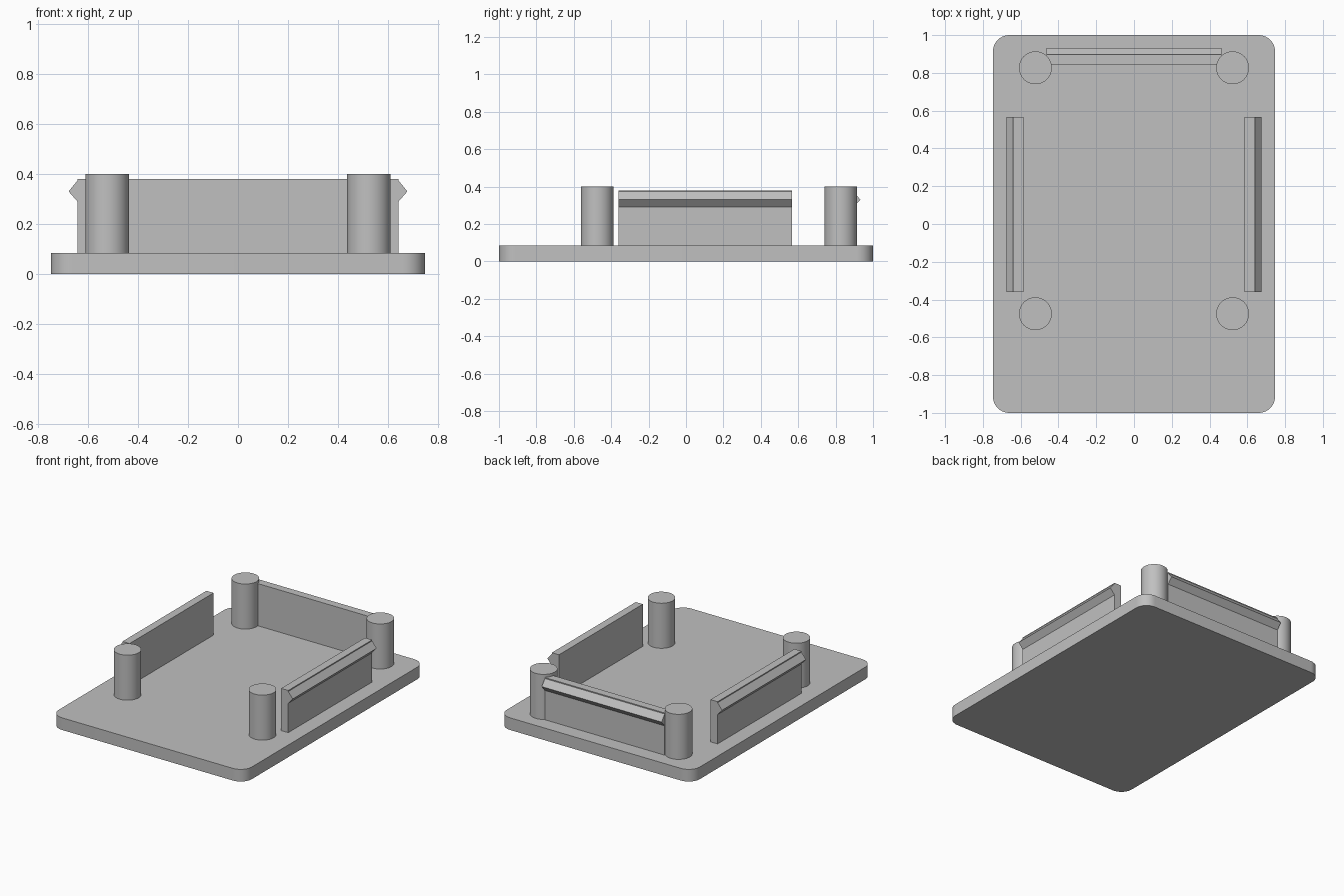
import bpy, bmesh, math
from mathutils import Matrix, Vector

cube = bpy.data.objects.get("Cube")
if cube:
    bpy.data.objects.remove(cube, do_unlink=True)

# Single grey plastic
GREY = (0.53, 0.53, 0.53, 1)
plastic = bpy.data.materials.new("grey plastic")
plastic.use_nodes = True
plastic.diffuse_color = GREY
plastic.node_tree.nodes["Principled BSDF"].inputs["Base Color"].default_value = GREY

PLATE_TOP = 0.085


def extrude_profile(name, points, offset, smooth=False):
    """Solid made by sweeping a closed outline along an offset vector."""
    bm = bmesh.new()
    face = bm.faces.new([bm.verts.new(p) for p in points])
    swept = bmesh.ops.extrude_face_region(bm, geom=[face], use_keep_orig=True)
    verts = [g for g in swept["geom"] if isinstance(g, bmesh.types.BMVert)]
    bmesh.ops.translate(bm, verts=verts, vec=offset)
    bmesh.ops.recalc_face_normals(bm, faces=bm.faces)
    mesh = bpy.data.meshes.new(name)
    bm.to_mesh(mesh)
    bm.free()
    mesh.materials.append(plastic)
    obj = bpy.data.objects.new(name, mesh)
    bpy.context.collection.objects.link(obj)
    if smooth:
        bpy.ops.object.select_all(action="DESELECT")
        obj.select_set(True)
        bpy.context.view_layer.objects.active = obj
        bpy.ops.object.shade_smooth_by_angle(angle=math.radians(30))
    return obj


def arc(cx, cy, radius, start, sweep, steps, z):
    return [Vector((cx + radius * math.cos(start + sweep * i / steps),
                    cy + radius * math.sin(start + sweep * i / steps), z))
            for i in range(steps + 1)]


# Base plate with rounded corners
half_x, half_y, radius = 0.747, 1.0, 0.087
outline = []
for i, (sx, sy) in enumerate([(1, 1), (-1, 1), (-1, -1), (1, -1)]):
    outline += arc(sx * (half_x - radius), sy * (half_y - radius), radius,
                   i * math.pi / 2, math.pi / 2, 10, 0)
extrude_profile("base_plate", outline, (0, 0, PLATE_TOP), smooth=True)

# Four round posts
for side, x in (("left", 0.522), ("right", -0.522)):
    for end, y in (("back", 0.827), ("front", -0.475)):
        ring = arc(x, y, 0.087, 0, 2 * math.pi, 48, PLATE_TOP)[:-1]
        extrude_profile(f"{end}_{side}_post", ring, (0, 0, 0.4 - PLATE_TOP), smooth=True)

# Snap clips: upright wall with a pointed barb on the outer face
CLIP_LENGTH = 0.927
CLIP = [(0, PLATE_TOP), (0.055, PLATE_TOP), (0.055, 0.29),
        (0.09, 0.33), (0.055, 0.373), (0.055, 0.38), (0, 0.38)]


def snap_clip(name, inner_face, turn):
    """Clip centred at inner_face, barb pointing along +x turned about z."""
    frame = Matrix.Translation(inner_face) @ Matrix.Rotation(turn, 4, "Z")
    points = [frame @ Vector((x, -CLIP_LENGTH / 2, z)) for x, z in CLIP]
    extrude_profile(name, points, frame.to_3x3() @ Vector((0, CLIP_LENGTH, 0)))


snap_clip("left_clip", (0.586, 0.103, 0), 0)
snap_clip("right_clip", (-0.586, 0.103, 0), math.pi)
snap_clip("back_clip", (0, 0.842, 0), math.pi / 2)
